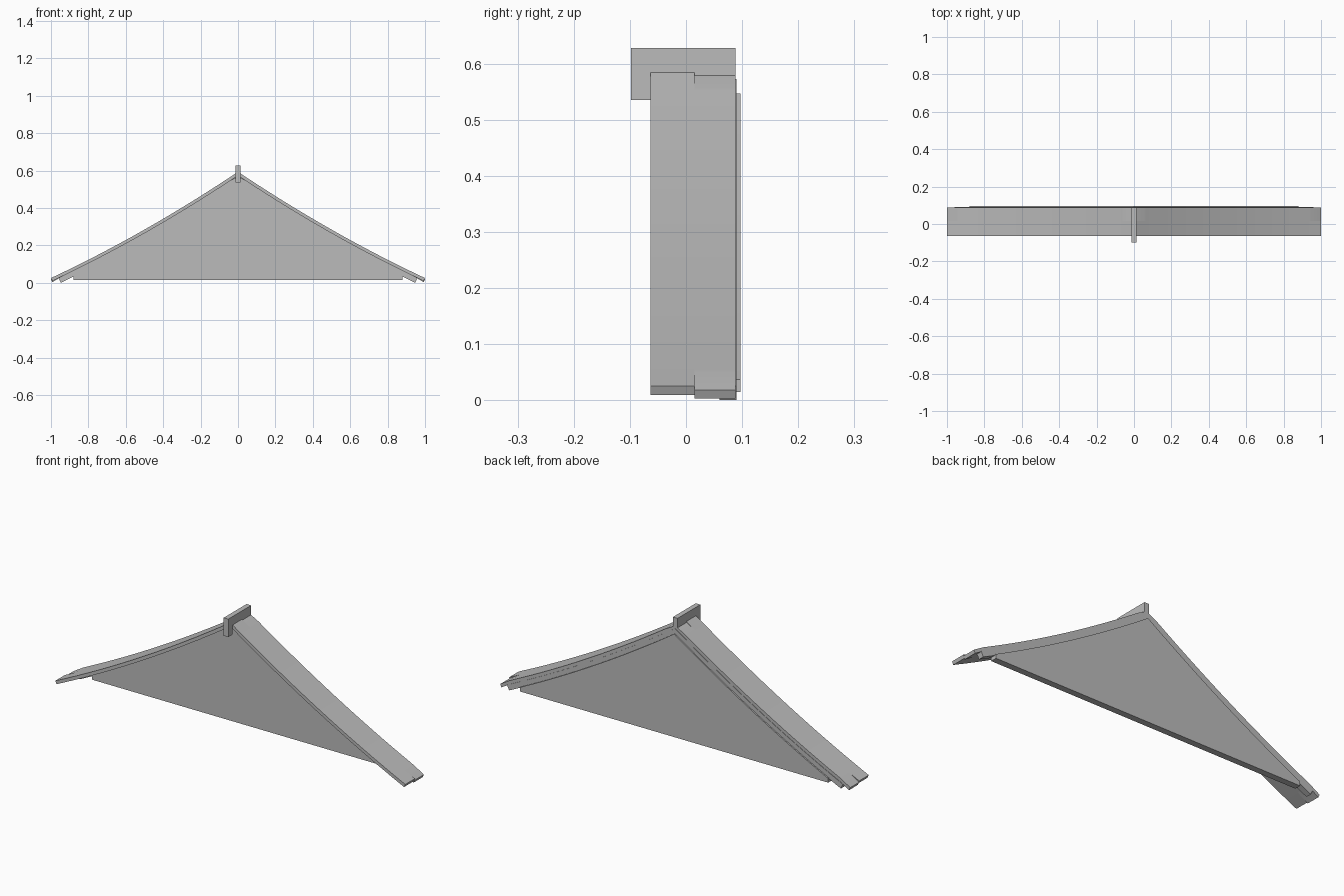
import bpy, bmesh, math

cube = bpy.data.objects.get("Cube")
if cube:
    bpy.data.objects.remove(cube)

grey = bpy.data.materials.new("plain grey")
grey.use_nodes = True
grey.diffuse_color = (0.5, 0.5, 0.5, 1)
grey.node_tree.nodes["Principled BSDF"].inputs["Base Color"].default_value = (0.5, 0.5, 0.5, 1)

SEGMENTS = 16
RIDGE, DROP, SAG = 0.593, 0.568, 0.1


def roof_height(x):
    return RIDGE - DROP * x - SAG * x * (1 - x)


def roof_point(x, depth, tip_drop=0.0, reach=1.0):
    """Point a given depth under the sagging roof line, square to the slope."""
    angle = math.atan(DROP + SAG * (1 - 2 * x))
    end = min(x, reach - x)
    z = roof_height(x) - tip_drop * max(0, 1 - end / 0.055)
    if x == 0:
        return 0, z - depth / math.cos(angle)
    return x - depth * math.sin(angle), z - depth * math.cos(angle)


def make_object(name, bm):
    bmesh.ops.recalc_face_normals(bm, faces=bm.faces)
    mesh = bpy.data.meshes.new(name)
    bm.to_mesh(mesh)
    bm.free()
    mesh.materials.append(grey)
    obj = bpy.data.objects.new(name, mesh)
    bpy.context.collection.objects.link(obj)
    bpy.ops.object.select_all(action="DESELECT")
    obj.select_set(True)
    bpy.context.view_layer.objects.active = obj
    bpy.ops.object.shade_smooth_by_angle(angle=math.radians(25))
    return obj


def make_strip(name, upper, lower, y0, y1):
    """Sweep matching upper and lower half lines into a mirrored solid."""
    bm = bmesh.new()
    pairs = list(zip(upper, lower))
    full = [((-a[0], a[1]), (-b[0], b[1])) for a, b in reversed(pairs[1:])] + pairs
    rings = []
    for a, b in full:
        corners = ((a, y0), (a, y1), (b, y1), (b, y0))
        rings.append([bm.verts.new((p[0], y, p[1])) for p, y in corners])
    for r, s in zip(rings, rings[1:]):
        for i in range(4):
            j = (i + 1) % 4
            bm.faces.new((r[i], r[j], s[j], s[i]))
    bm.faces.new(rings[0])
    bm.faces.new(rings[-1])
    return make_object(name, bm)


def make_board(name, top, bottom, reach, y0, y1, tip_drop=0.0):
    # extra stations beside the ridge and the eaves shape the dropped tips
    xs = [reach * i / SEGMENTS for i in range(SEGMENTS + 1)]
    xs = sorted(xs + [0.055, reach - 0.055])
    lines = [[roof_point(x, d, tip_drop, reach) for x in xs] for d in (top, bottom)]
    return make_strip(name, *lines, y0, y1)


# Roof covering in two rows, with the back row dipping at its ends
make_board("front_roof_board", 0, 0.017, 1.0, -0.063, 0.015)
make_board("back_roof_board", 0, 0.017, 1.0, 0.015, 0.088, 0.007)

# Rafter under the covering
make_board("rafter", 0.017, 0.045, 0.967, 0.06, 0.09)

# Gable wall panel
panel_xs = [0.88 * i / SEGMENTS for i in range(SEGMENTS + 1)]
make_strip("gable_panel",
           [(x, roof_height(x) - 0.046) for x in panel_xs],
           [(x, 0.015) for x in panel_xs], 0.064, 0.097)

# Ridge cap with a downturned front end
cap_profile = [(-0.098, 0.535), (-0.063, 0.535), (-0.063, 0.57),
               (0.088, 0.57), (0.088, 0.628), (-0.098, 0.628)]
bm = bmesh.new()
face = bm.faces.new([bm.verts.new((-0.013, y, z)) for y, z in cap_profile])
side = bmesh.ops.extrude_face_region(bm, geom=[face])["geom"]
bmesh.ops.translate(bm, vec=(0.026, 0, 0),
                    verts=[v for v in side if isinstance(v, bmesh.types.BMVert)])
make_object("ridge_cap", bm)
